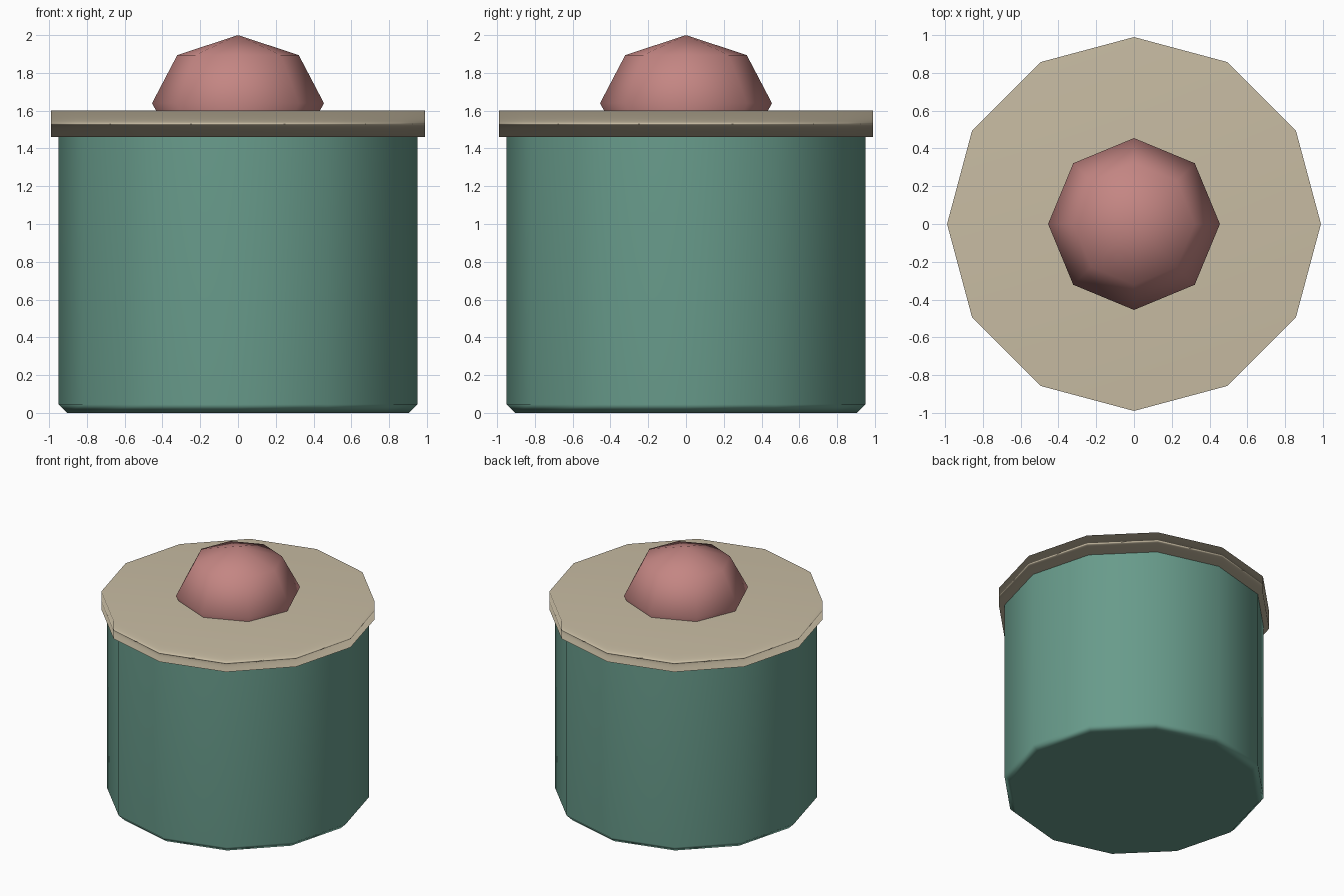
import bpy, bmesh, math

if "Cube" in bpy.data.objects:
    bpy.data.objects.remove(bpy.data.objects["Cube"])


def material(name, rgb):
    m = bpy.data.materials.new(name)
    m.diffuse_color = (*rgb, 1.0)
    m.use_nodes = True
    m.node_tree.nodes["Principled BSDF"].inputs["Base Color"].default_value = m.diffuse_color
    return m


def finish(name, bm, mat):
    """Turn a bmesh into a smooth-shaded object."""
    bmesh.ops.recalc_face_normals(bm, faces=bm.faces)
    for f in bm.faces:
        f.smooth = True
    mesh = bpy.data.meshes.new(name)
    bm.to_mesh(mesh)
    bm.free()
    mesh.materials.append(mat)
    obj = bpy.data.objects.new(name, mesh)
    bpy.context.collection.objects.link(obj)
    return obj


def lathe(name, profile, sides, mat):
    """Stack polygon rings given as (radius, z) and close both ends."""
    bm = bmesh.new()
    rings = []
    for r, z in profile:
        rings.append([bm.verts.new((r * math.cos(math.tau * i / sides),
                                    r * math.sin(math.tau * i / sides), z))
                      for i in range(sides)])
    for a, b in zip(rings, rings[1:]):
        for i in range(sides):
            j = (i + 1) % sides
            bm.faces.new((a[i], a[j], b[j], b[i]))
    bm.faces.new(rings[0][::-1])
    bm.faces.new(rings[-1])
    obj = finish(name, bm, mat)
    # broad end caps dominate the edge shading
    mod = obj.modifiers.new("area_normals", 'WEIGHTED_NORMAL')
    mod.mode = 'FACE_AREA'
    return obj


green = material("muted_green", (0.138, 0.328, 0.258))
tan = material("warm_tan", (0.578, 0.503, 0.366))
pink = material("dusty_pink", (0.552, 0.238, 0.227))

# jar body with chamfered ends, the upper one tucked inside the lid
lathe("jar_body", [(0.905, 0), (0.95, 0.045), (0.95, 1.46), (0.905, 1.505)], 12, green)

# flat overhanging lid
lathe("lid", [(0.99, 1.46), (0.99, 1.60)], 12, tan)

# squashed low-poly ball as the knob, half sunk into the lid
bm = bmesh.new()
bmesh.ops.create_uvsphere(bm, u_segments=8, v_segments=4, radius=1.0)
for v in bm.verts:
    v.co = (v.co.x * 0.455, v.co.y * 0.455, 1.64 + v.co.z * 0.36)
finish("knob", bm, pink)
